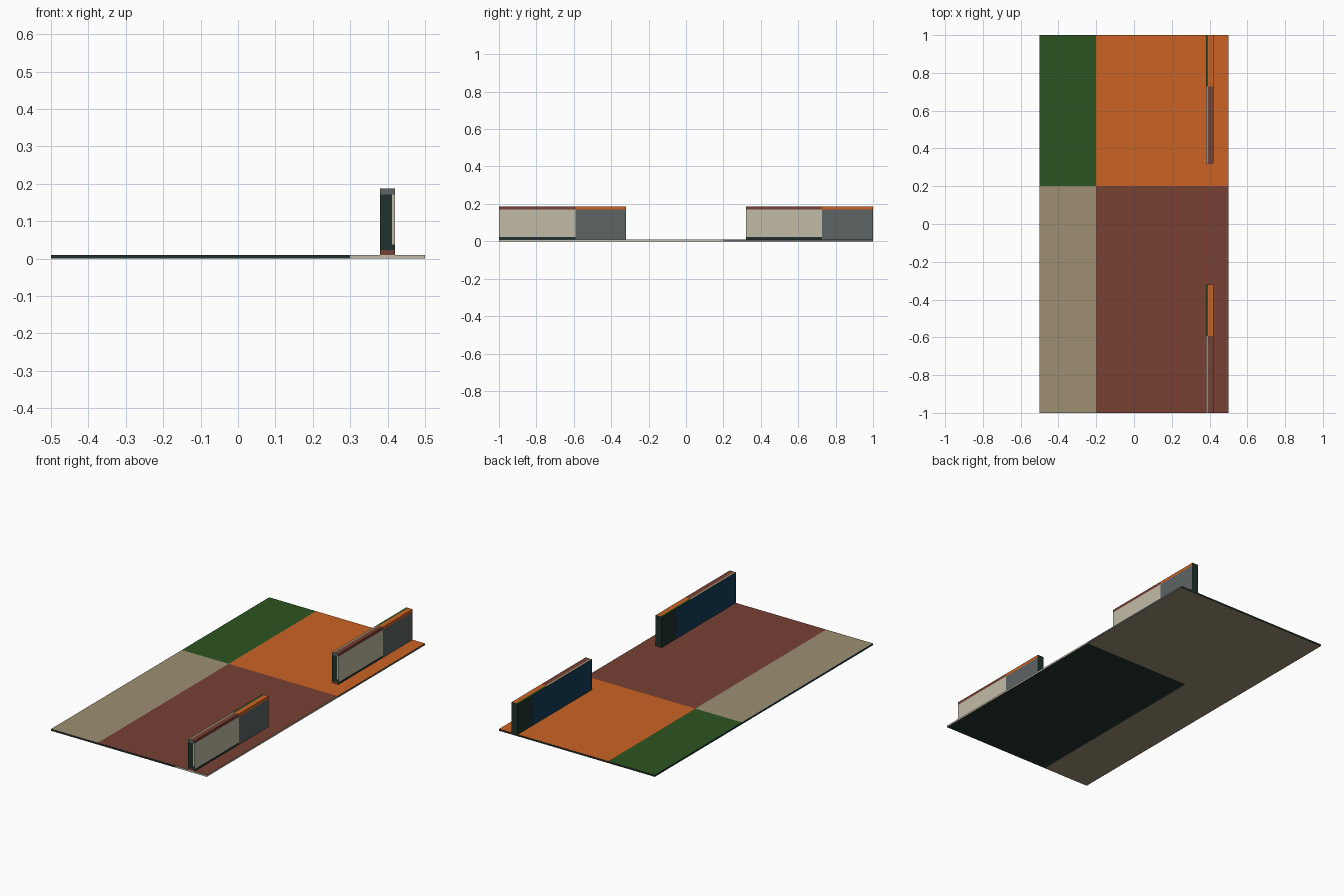
import bpy, bmesh
from mathutils import Vector

if "Cube" in bpy.data.objects:
    bpy.data.objects.remove(bpy.data.objects["Cube"])


def lin(c):
    c /= 255
    return c / 12.92 if c <= 0.04045 else ((c + 0.055) / 1.055) ** 2.4


COLOURS = {
    "green": (44, 84, 33), "orange": (204, 99, 35), "brown": (119, 65, 52),
    "tan": (157, 143, 114), "beige": (193, 187, 166), "grey": (93, 99, 99),
    "navy": (16, 58, 86), "dark_green": (32, 50, 45),
}
NAMES = list(COLOURS)
MATS = []
for name, rgb in COLOURS.items():
    m = bpy.data.materials.new(name)
    m.diffuse_color = (*[lin(c) for c in rgb], 1)
    m.use_nodes = True
    m.node_tree.nodes["Principled BSDF"].inputs["Base Color"].default_value = m.diffuse_color
    MATS.append(m)


def pick(n, u, v, w, tall):
    """Colour of a face from its normal and its position (0..1) in the box."""
    if n.z > 0.5:                                   # top: four patches
        if u < 0.3:
            return "tan" if v < 0.6 else "green"
        return "brown" if v < 0.6 else "orange"
    if n.z < -0.5:                                  # underside
        return "dark_green" if u > 0.3 and v < 0.6 else "tan"
    if n.x > 0.5:                                   # right side
        if tall and w > 0.91:
            return "brown" if v < 0.6 else "orange"
        if tall and w < 0.07 and v < 0.6:
            return "dark_green"
        return "beige" if v < 0.6 else "grey"
    if n.x < -0.5:                                  # left side
        return "navy" if v < 0.8 else "dark_green"
    if n.y < -0.5:                                  # front end
        if tall and w > 0.91:
            return "grey"
        if tall and w < 0.07:
            return "brown"
        return "dark_green" if u < 0.8 or (tall and w < 0.16) else "beige"
    return "dark_green"                             # back end


def patched_box(name, lo, hi, tall):
    lo, hi = Vector(lo), Vector(hi)
    size = hi - lo
    bm = bmesh.new()
    bmesh.ops.create_cube(bm, size=1)
    for v in bm.verts:
        v.co = Vector([lo[i] + (v.co[i] + 0.5) * size[i] for i in range(3)])
    # cut the box along the colour borders
    cuts = [(0, 0.3), (0, 0.8), (1, 0.6), (1, 0.8)]
    if tall:
        cuts += [(2, 0.07), (2, 0.16), (2, 0.91)]
    for axis, t in cuts:
        no = Vector((0, 0, 0))
        no[axis] = 1
        bmesh.ops.bisect_plane(bm, geom=bm.verts[:] + bm.edges[:] + bm.faces[:],
                               dist=1e-6, plane_co=lo + size * t, plane_no=no)
    bm.normal_update()
    for f in bm.faces:
        c = f.calc_center_median() - lo
        f.material_index = NAMES.index(
            pick(f.normal, c.x / size.x, c.y / size.y, c.z / size.z, tall))
    me = bpy.data.meshes.new(name)
    bm.to_mesh(me)
    bm.free()
    for m in MATS:
        me.materials.append(m)
    ob = bpy.data.objects.new(name, me)
    bpy.context.collection.objects.link(ob)
    return ob


# Thin floor slab
patched_box("floor", (-0.5, -1, 0), (0.5, 1, 0.01), False)

# Two low walls with a gap between them
for name, y0, y1 in (("front_wall", -1, -0.32), ("back_wall", 0.32, 1)):
    patched_box(name, (0.38, y0, 0.01), (0.42, y1, 0.187), True)
